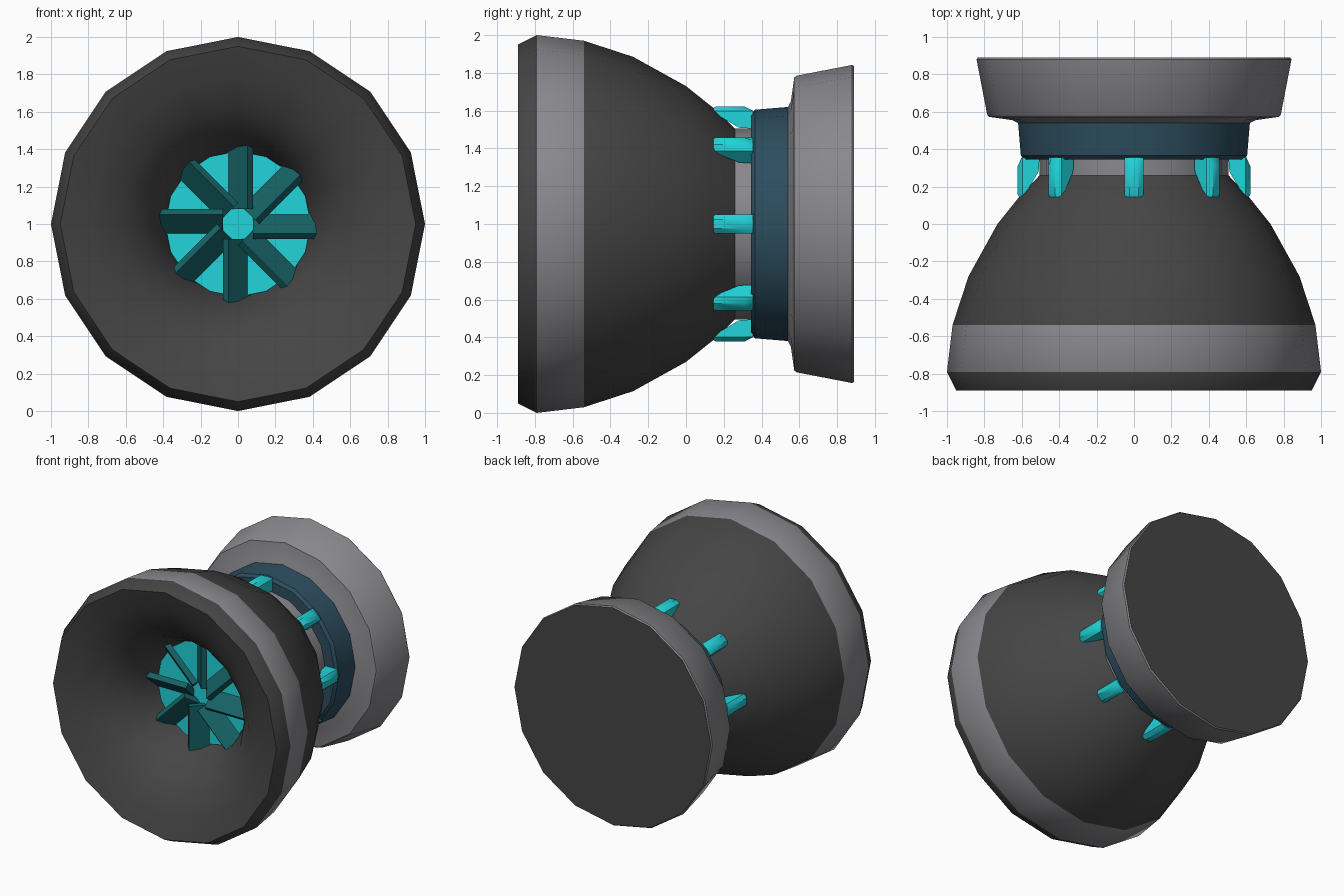
import bpy, bmesh, math
from mathutils import Matrix, Vector

if "Cube" in bpy.data.objects:
    bpy.data.objects.remove(bpy.data.objects["Cube"])

SIDES = 16


def material(name, rgb):
    m = bpy.data.materials.new(name)
    m.diffuse_color = (*rgb, 1)
    m.use_nodes = True
    m.node_tree.nodes["Principled BSDF"].inputs["Base Color"].default_value = m.diffuse_color
    return m


DARK = material("dark grey", (0.060, 0.060, 0.060))
GREY = material("light grey", (0.25, 0.25, 0.27))
BLUE = material("navy blue", (0.026, 0.075, 0.115))
CYAN = material("bright cyan", (0.015, 0.66, 0.70))
TEAL = material("dark teal", (0.008, 0.12, 0.13))


def finish(name, bm, mats, angle=35):
    bmesh.ops.recalc_face_normals(bm, faces=bm.faces)
    me = bpy.data.meshes.new(name)
    bm.to_mesh(me)
    bm.free()
    for m in mats:
        me.materials.append(m)
    for p in me.polygons:
        p.use_smooth = True
    me.set_sharp_from_angle(angle=math.radians(angle))
    ob = bpy.data.objects.new(name, me)
    bpy.context.collection.objects.link(ob)
    return ob


def lathe(name, profile, mats, rule=lambda i: 0, caps=None, angle=35):
    """Spin (y, radius) points round the y axis at z = 1; rule(i) colours segment i."""
    bm = bmesh.new()
    rings = []
    for y, r in profile:
        rings.append([bm.verts.new((r * math.cos(2 * math.pi * k / SIDES), y,
                                    1 + r * math.sin(2 * math.pi * k / SIDES)))
                      for k in range(SIDES)])
    for i in range(len(rings) - 1):
        a, b = rings[i], rings[i + 1]
        for k in range(SIDES):
            n = (k + 1) % SIDES
            f = bm.faces.new((a[k], a[n], b[n], b[k]))
            f.material_index = rule(i)
    for ring, idx in (caps or []):
        bm.faces.new(rings[ring]).material_index = idx
    return finish(name, bm, mats, angle)


def radial(bm, verts, k, count):
    """Turn upright geometry into place around the y axis at z = 1."""
    bmesh.ops.rotate(bm, verts=verts, cent=(0, 0, 1),
                     matrix=Matrix.Rotation(2 * math.pi * k / count, 3, 'Y'))


# Bell body: throat and flared mouth, rim, grey band, curved dark shell
lathe("bell_body",
      [(-0.38, 0.385), (-0.52, 0.43), (-0.65, 0.51), (-0.76, 0.63), (-0.84, 0.79),
       (-0.89, 0.95), (-0.79, 1.0), (-0.54, 0.97), (-0.28, 0.885), (0.0, 0.73),
       (0.15, 0.61), (0.26, 0.505)],
      [DARK, GREY], lambda i: 1 if i == 6 else 0, [(0, 0), (11, 0)])

# Neck
lathe("neck", [(0.2, 0.505), (0.4, 0.505)], [GREY], caps=[(0, 0), (1, 0)])

# Blue collar
lathe("collar", [(0.345, 0.585), (0.365, 0.605), (0.545, 0.62)], [BLUE],
      caps=[(0, 0), (2, 0)])

# Rear drum with dark back plate
lathe("rear_drum", [(0.54, 0.62), (0.555, 0.65), (0.573, 0.775), (0.585, 0.785),
                    (0.88, 0.842), (0.89, 0.835)],
      [GREY, DARK], caps=[(0, 0), (5, 1)])

# Glowing disc behind the fan
lathe("fan_backplate", [(-0.42, 0.39), (-0.37, 0.39)], [CYAN], caps=[(0, 0), (1, 0)])

# Eight pitched fan blades
bm = bmesh.new()
for k in range(8):
    verts = bmesh.ops.create_cube(bm, size=1)["verts"]
    bmesh.ops.scale(bm, verts=verts, vec=(0.185, 0.042, 0.35))
    bmesh.ops.rotate(bm, verts=verts, matrix=Matrix.Rotation(math.radians(-45), 3, 'Z'))
    bmesh.ops.translate(bm, verts=verts, vec=(0, -0.44, 1.255))
    radial(bm, verts, k, 8)
finish("fan_blades", bm, [TEAL])

# Eight pegs joining the shell to the collar
outline = [(0.145, 0.59), (0.145, 0.615), (0.16, 0.622), (0.31, 0.622), (0.355, 0.60),
           (0.355, 0.505), (0.28, 0.51)]
bm = bmesh.new()
for k in range(8):
    verts, rows = [], []
    for x, drop in ((-0.05, 0.025), (-0.025, 0), (0.025, 0), (0.05, 0.025)):
        row = [bm.verts.new((x, y, 1 + (min(r, 0.622 - drop)))) for y, r in outline]
        rows.append(row)
        verts += row
    n = len(outline)
    for a, b in zip(rows, rows[1:]):
        for j in range(n):
            bm.faces.new((a[j], a[(j + 1) % n], b[(j + 1) % n], b[j]))
    bm.faces.new(rows[0])
    bm.faces.new(rows[-1])
    radial(bm, verts, k, 8)
finish("pegs", bm, [CYAN])
